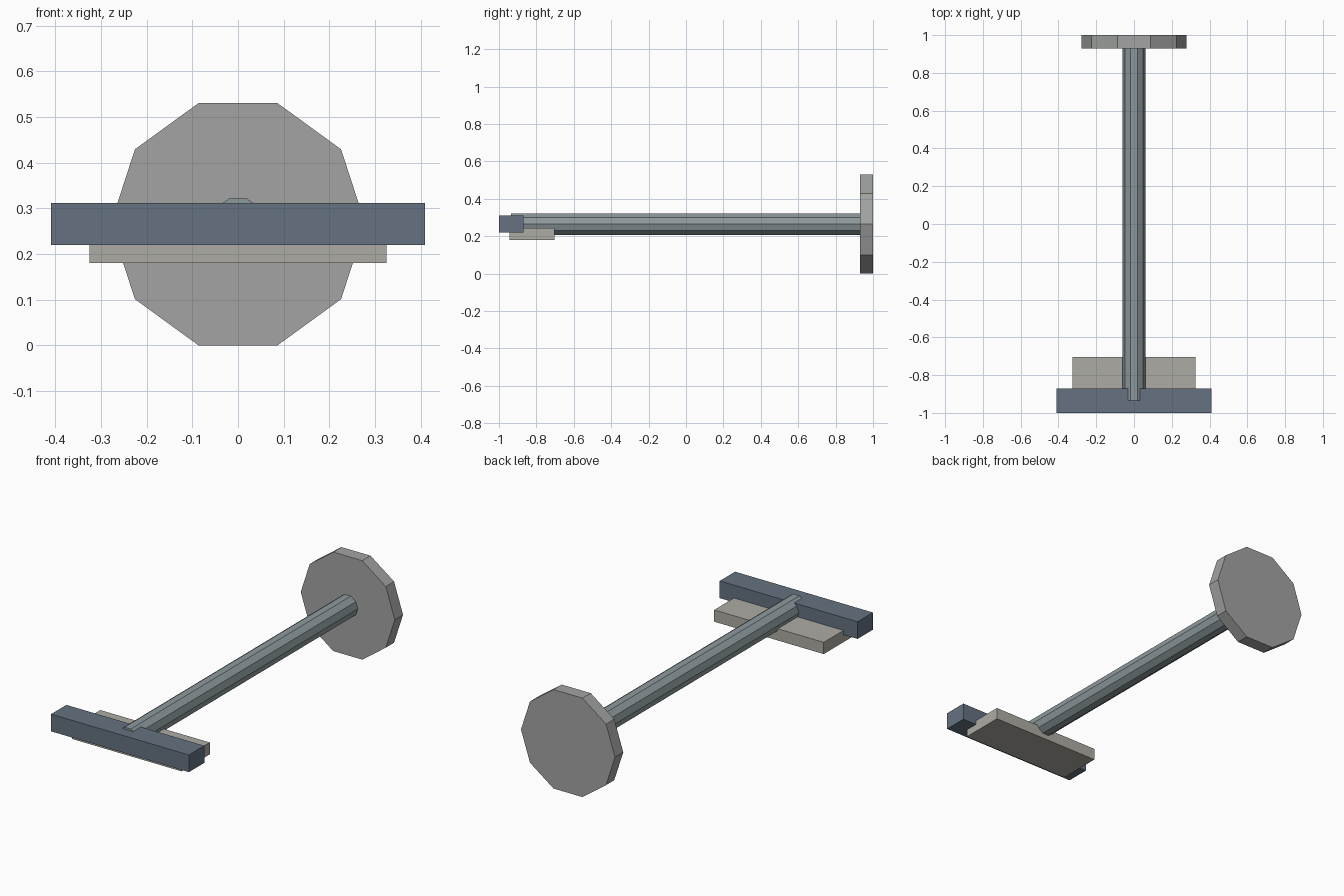
import bpy, bmesh
from math import sin, cos, pi

if "Cube" in bpy.data.objects:
    bpy.data.objects.remove(bpy.data.objects["Cube"])


def finish(name, bm, color):
    bmesh.ops.recalc_face_normals(bm, faces=bm.faces)
    mesh = bpy.data.meshes.new(name)
    bm.to_mesh(mesh)
    bm.free()
    obj = bpy.data.objects.new(name, mesh)
    bpy.context.collection.objects.link(obj)
    mat = bpy.data.materials.new(name + "_paint")
    mat.diffuse_color = (*color, 1)
    mat.use_nodes = True
    mat.node_tree.nodes["Principled BSDF"].inputs["Base Color"].default_value = mat.diffuse_color
    mesh.materials.append(mat)


def box(name, x, y, z, color):
    bm = bmesh.new()
    bmesh.ops.create_cube(bm, size=1)
    for v in bm.verts:
        for i, (lo, hi) in enumerate((x, y, z)):
            v.co[i] = hi if v.co[i] > 0 else lo
    finish(name, bm, color)


def rod(name, radius, y0, y1, zc, color, sides=10):
    bm = bmesh.new()
    angles = [2 * pi * i / sides for i in range(sides)]
    face = bm.faces.new([bm.verts.new((radius * cos(a), y0, zc + radius * sin(a)))
                         for a in angles])
    ext = bmesh.ops.extrude_face_region(bm, geom=[face], use_keep_orig=True)
    verts = [g for g in ext["geom"] if isinstance(g, bmesh.types.BMVert)]
    bmesh.ops.translate(bm, verts=verts, vec=(0, y1 - y0, 0))
    finish(name, bm, color)


# Ten-sided end disc and the shaft running through it
rod("end_disc", 0.279, 0.93, 1.0, 0.265, (0.36, 0.37, 0.36))
rod("shaft", 0.06, -0.935, 1.0, 0.265, (0.27, 0.32, 0.34))
# Crossbar and the plate under it
box("crossbar", (-0.409, 0.409), (-1.0, -0.87), (0.22, 0.312), (0.13, 0.17, 0.22))
box("under_plate", (-0.325, 0.325), (-0.943, -0.703), (0.18, 0.243), (0.42, 0.41, 0.37))
